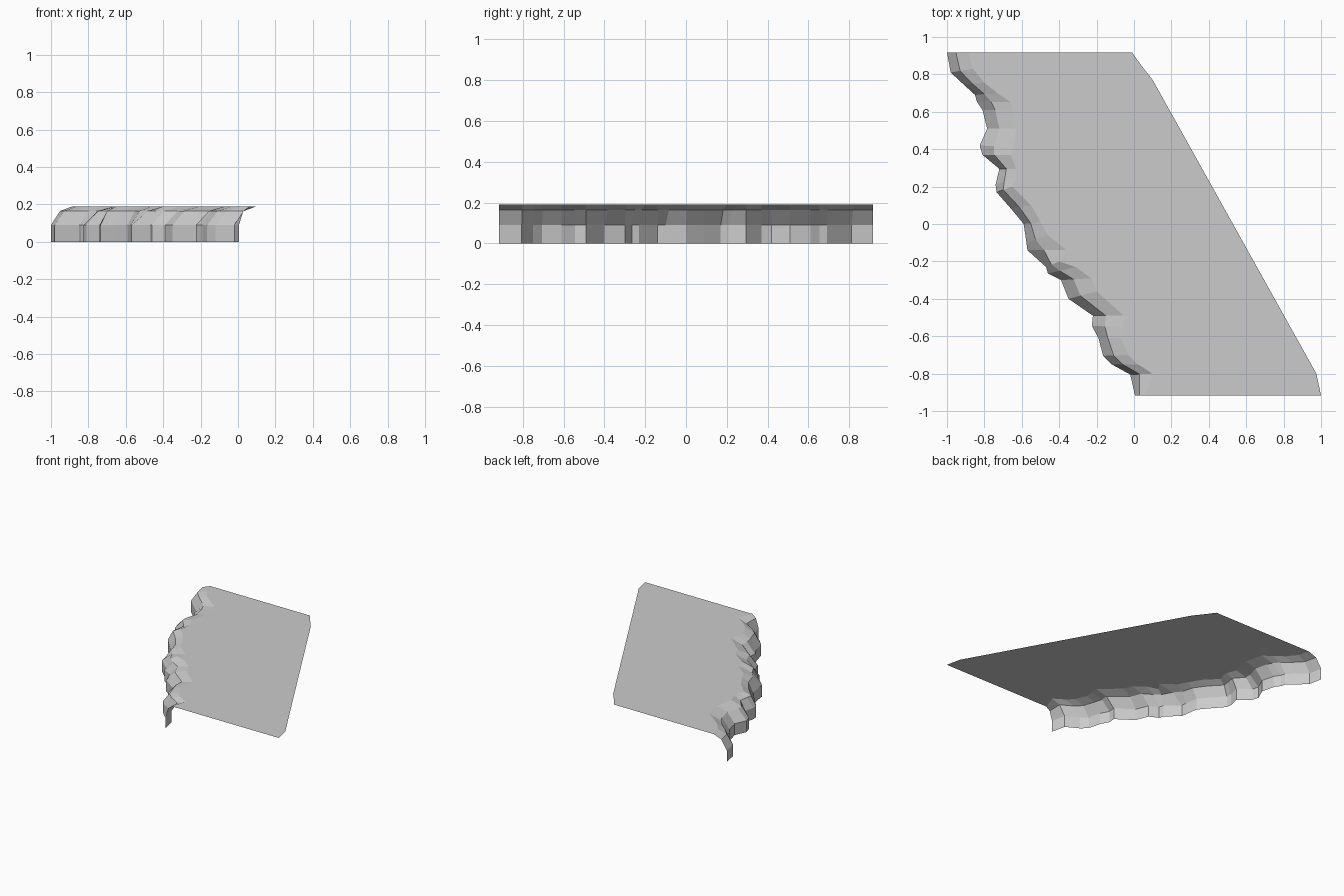
import bpy

# Jagged cliff stations, back to front: foot x, foot y, rim x, rim y
STATIONS = [
    (-1.00, .917, -.885, .917), (-.98, .81, -.86, .83), (-.91, .745, -.80, .755),
    (-.85, .69, -.73, .70), (-.84, .655, -.66, .652), (-.81, .61, -.65, .61),
    (-.785, .51, -.63, .51), (-.825, .42, -.645, .41), (-.81, .37, -.66, .37),
    (-.72, .295, -.63, .295), (-.74, .21, -.63, .25), (-.735, .17, -.65, .20),
    (-.66, .085, -.55, .10), (-.59, 0, -.50, .01), (-.575, -.10, -.46, -.06),
    (-.57, -.14, -.36, -.14), (-.47, -.23, -.40, -.20), (-.46, -.265, -.31, -.23),
    (-.39, -.30, -.23, -.29), (-.35, -.40, -.20, -.36), (-.22, -.49, -.055, -.49),
    (-.225, -.545, -.06, -.55), (-.19, -.61, -.07, -.61), (-.165, -.705, -.03, -.70),
    (-.12, -.75, .02, -.75), (-.02, -.805, .10, -.80), (.005, -.917, .06, -.917),
]
# Far edge of the plateau, front to back
FAR_EDGE = [(1.0, -.917), (.975, -.80), (.10, .77), (.03, .86), (-.01, .917)]
# Cross-section: fraction of the way from foot to rim, height
SECTION = [(0, 0), (0, .09), (.42, .165), (1, .19)]


def add_mesh(name, verts, faces):
    mesh = bpy.data.meshes.new(name)
    mesh.from_pydata(verts, [], faces)
    mesh.update()
    obj = bpy.data.objects.new(name, mesh)
    bpy.context.collection.objects.link(obj)
    return obj


# Cliff face: vertical foot, then a slope rounding over to the rim
n = len(STATIONS)
verts = [(fx + (rx - fx) * t, fy + (ry - fy) * t, z)
         for t, z in SECTION for fx, fy, rx, ry in STATIONS]
faces = [(r * n + i, r * n + i + 1, (r + 1) * n + i + 1, (r + 1) * n + i)
         for r in range(len(SECTION) - 1) for i in range(n - 1)]
add_mesh("cliff_face", verts, faces)

# Plateau: one flat sheet from the rim to the far edge
outline = [(s[2], s[3], .19) for s in STATIONS] + [(x, y, .19) for x, y in FAR_EDGE]
add_mesh("plateau", outline, [tuple(range(len(outline)))])
